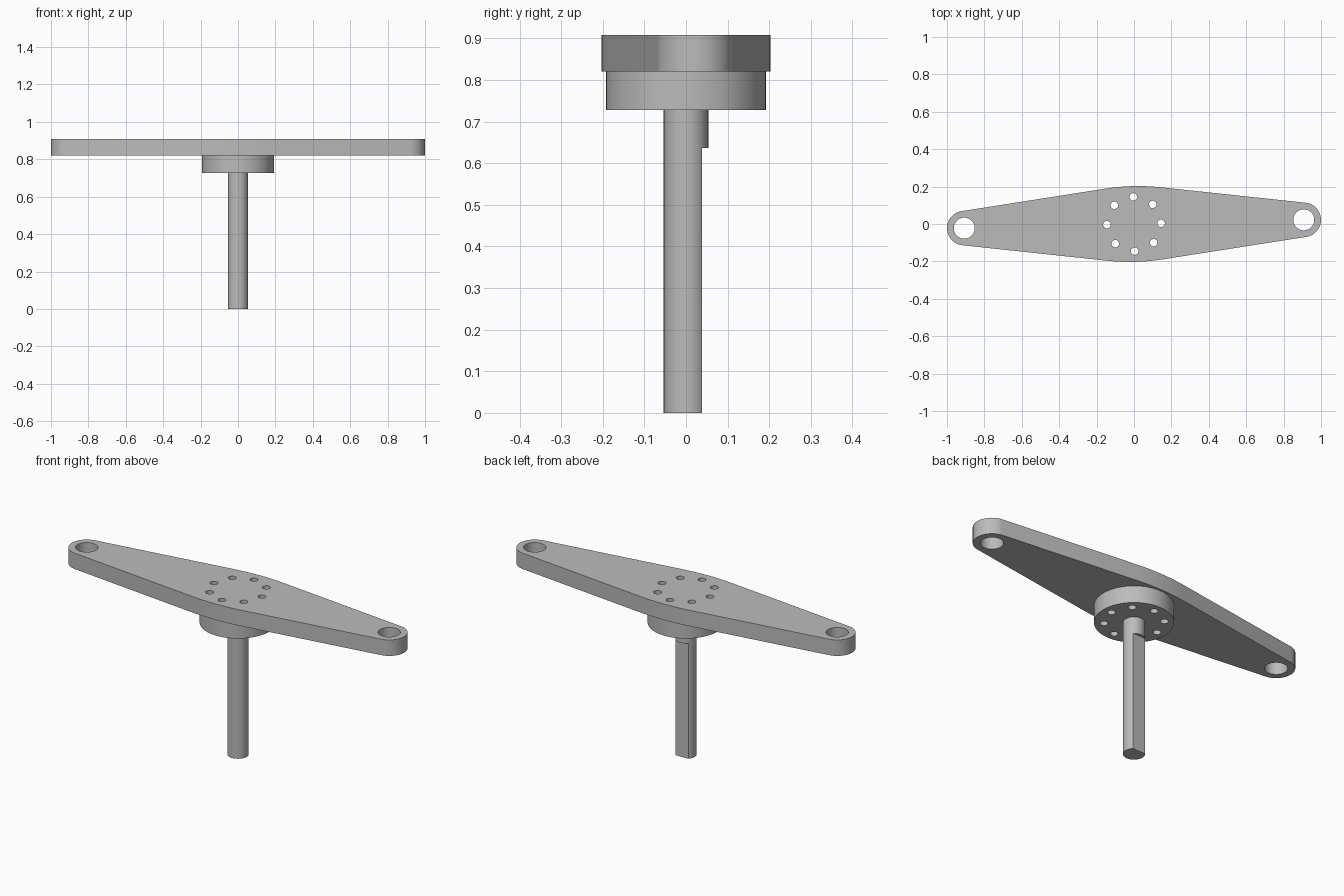
import bpy, bmesh
from math import sin, cos, pi, radians
from mathutils import Matrix

if "Cube" in bpy.data.objects:
    bpy.data.objects.remove(bpy.data.objects["Cube"])

TILT = Matrix.Rotation(radians(1.4), 4, 'Z')   # whole part is turned slightly

grey = bpy.data.materials.new("plain grey")
grey.use_nodes = True
grey.diffuse_color = (0.5, 0.5, 0.5, 1)
grey.node_tree.nodes["Principled BSDF"].inputs["Base Color"].default_value = (0.5, 0.5, 0.5, 1)


def arc(cx, cy, r, start, end, n):
    return [(cx + r * cos(start + (end - start) * i / n),
             cy + r * sin(start + (end - start) * i / n)) for i in range(n + 1)]


def circle(cx, cy, r, n=48):
    return arc(cx, cy, r, 0, 2 * pi, n)[:-1]


def extrude(name, outlines, z0, z1):
    """Prism object from one or more closed outlines."""
    bm = bmesh.new()
    for pts in outlines:
        low = [bm.verts.new((x, y, z0)) for x, y in pts]
        high = [bm.verts.new((x, y, z1)) for x, y in pts]
        bm.faces.new(low[::-1])
        bm.faces.new(high)
        for i in range(len(pts)):
            j = (i + 1) % len(pts)
            bm.faces.new((low[i], low[j], high[j], high[i]))
    bm.transform(TILT)
    mesh = bpy.data.meshes.new(name)
    bm.to_mesh(mesh)
    bm.free()
    mesh.materials.append(grey)
    obj = bpy.data.objects.new(name, mesh)
    bpy.context.collection.objects.link(obj)
    return obj


def activate(obj):
    bpy.ops.object.select_all(action='DESELECT')
    obj.select_set(True)
    bpy.context.view_layer.objects.active = obj


def drill(obj, cutter):
    activate(obj)
    mod = obj.modifiers.new("holes", 'BOOLEAN')
    mod.operation = 'DIFFERENCE'
    mod.solver = 'EXACT'
    mod.object = cutter
    bpy.ops.object.modifier_apply(modifier=mod.name)


# Arm outline: rounded ends joined by straight tapers to a wide, gently bowed middle
reach, end_r, half_w, taper = 0.908, 0.092, 0.2025, radians(7.5)
bow_r = (reach * sin(taper) + end_r - half_w * cos(taper)) / (1 - cos(taper))
up = pi / 2
outline = (arc(reach, 0, end_r, taper - up, up - taper, 32)
           + arc(0, half_w - bow_r, bow_r, up - taper, up + taper, 14)
           + arc(-reach, 0, end_r, up + taper, 3 * up - taper, 32)
           + arc(0, bow_r - half_w, bow_r, 3 * up - taper, 3 * up + taper, 14))
arm = extrude("arm", [outline], 0.82, 0.908)

# Round flange under the arm
flange = extrude("flange", [circle(0, 0, 0.192, 64)], 0.728, 0.82)

# Shaft: full round at the top, flat on the back below
shaft_r = 0.0535
shaft = extrude("shaft", [circle(0, 0, shaft_r)], 0, 0.728)
flat = extrude("flat_cutter", [[(-0.1, 0.0373), (0.1, 0.0373), (0.1, 0.1), (-0.1, 0.1)]],
               -0.1, 0.637)

# Bolt circle and end holes
bolts = [circle(0.145 * cos(k * pi / 4), 0.145 * sin(k * pi / 4), 0.02, 24) for k in range(8)]
ends = [circle(s * reach, 0, 0.056) for s in (-1, 1)]
holes = extrude("hole_cutter", bolts + ends, 0.6, 1)

drill(arm, holes)
drill(flange, holes)
drill(shaft, flat)
for cutter in (holes, flat):
    bpy.data.objects.remove(cutter)

for part in (arm, flange, shaft):
    activate(part)
    bpy.ops.object.shade_smooth_by_angle(angle=radians(30))
